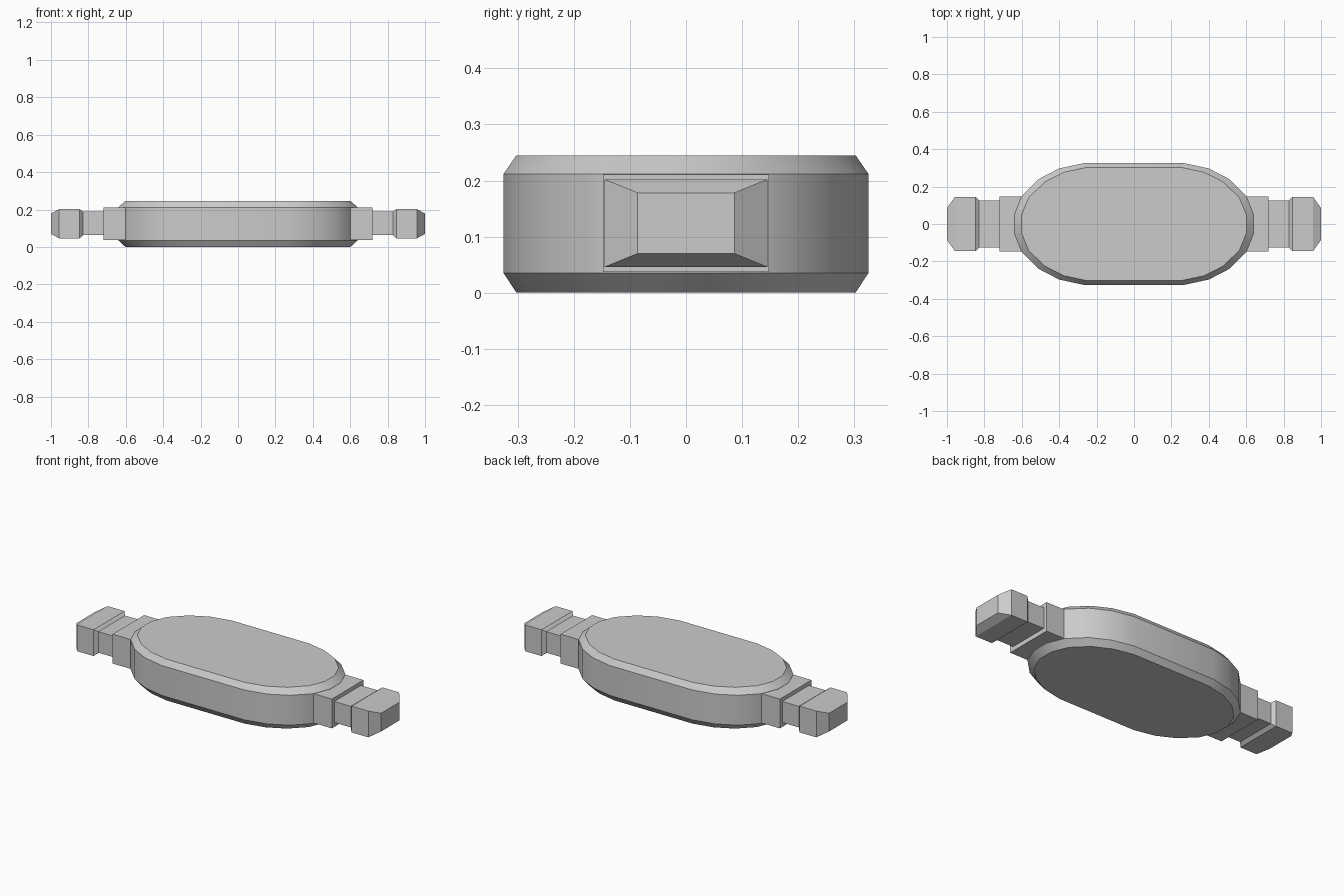
import bpy, bmesh, math

cube = bpy.data.objects.get("Cube")
if cube:
    bpy.data.objects.remove(cube, do_unlink=True)

grey = bpy.data.materials.new("light_grey")
grey.use_nodes = True
COLOR = (0.6, 0.6, 0.6, 1)
grey.diffuse_color = COLOR
grey.node_tree.nodes["Principled BSDF"].inputs["Base Color"].default_value = COLOR


def loft(name, rings):
    """Skin a stack of closed rings and cap both ends."""
    bm = bmesh.new()
    loops = [[bm.verts.new(p) for p in ring] for ring in rings]
    n = len(loops[0])
    for a, b in zip(loops, loops[1:]):
        for i in range(n):
            j = (i + 1) % n
            bm.faces.new((a[i], a[j], b[j], b[i]))
    bm.faces.new(loops[0])
    bm.faces.new(loops[-1])
    bmesh.ops.recalc_face_normals(bm, faces=bm.faces[:])
    mesh = bpy.data.meshes.new(name)
    bm.to_mesh(mesh)
    bm.free()
    mesh.materials.append(grey)
    obj = bpy.data.objects.new(name, mesh)
    bpy.context.collection.objects.link(obj)
    return obj


# Oval body with chamfered rims, from one quarter of its outline
quarter = [(0.27, 0.325), (0.4, 0.297), (0.51, 0.24), (0.6, 0.15), (0.64, 0.05)]
half = quarter + [(x, -y) for x, y in reversed(quarter)]
outline = half + [(-x, -y) for x, y in half]


def oval(z, sx=1, sy=1):
    return [(x * sx, y * sy, z) for x, y in outline]


body = loft("oval_body", [oval(0, 0.94, 0.93), oval(0.035),
                          oval(0.212), oval(0.245, 0.94, 0.93)])
bpy.context.view_layer.objects.active = body
body.select_set(True)
bpy.ops.object.shade_smooth_by_angle(angle=math.radians(30))


# Stepped connectors on both ends: (x, half width, low z, high z)
def section(side, x, w, lo, hi):
    return [(side * x, -w, lo), (side * x, w, lo), (side * x, w, hi), (side * x, -w, hi)]


parts = {
    "collar": [(0.55, 0.148, 0.037, 0.211), (0.72, 0.148, 0.037, 0.211)],
    "neck": [(0.7, 0.125, 0.063, 0.188), (0.84, 0.125, 0.063, 0.188)],
    "end_block": [(0.828, 0.125, 0.063, 0.188), (0.847, 0.145, 0.046, 0.202),
                  (0.957, 0.145, 0.046, 0.202), (1.0, 0.086, 0.07, 0.178)],
}
for label, side in (("left", 1), ("right", -1)):
    for part, sections in parts.items():
        loft(f"{label}_{part}", [section(side, *s) for s in sections])
